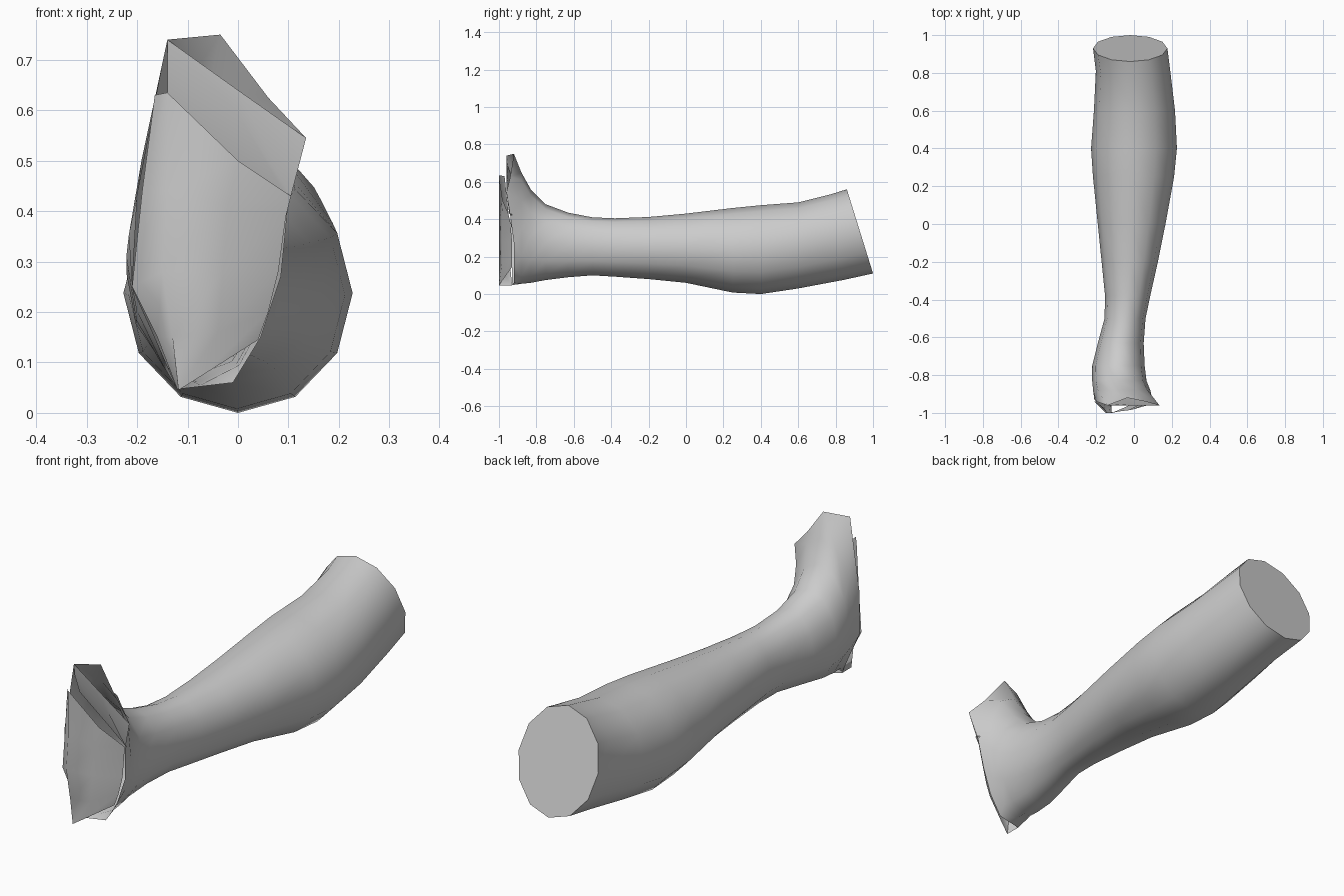
import bpy, math

N = 12


def make(name, verts, faces, angle=80):
    me = bpy.data.meshes.new(name)
    me.from_pydata(verts, [], faces)
    ob = bpy.data.objects.new(name, me)
    bpy.context.collection.objects.link(ob)
    bpy.ops.object.select_all(action='DESELECT')
    ob.select_set(True)
    bpy.context.view_layer.objects.active = ob
    bpy.ops.object.mode_set(mode='EDIT')
    bpy.ops.mesh.select_all(action='SELECT')
    bpy.ops.mesh.remove_doubles(threshold=0.0005)
    bpy.ops.mesh.normals_make_consistent(inside=False)
    bpy.ops.object.mode_set(mode='OBJECT')
    bpy.ops.object.shade_smooth_by_angle(angle=math.radians(angle))
    return ob


def grid_faces(rows, cols, wrap=False):
    last = cols if wrap else cols - 1
    return [(r * cols + c, r * cols + (c + 1) % cols,
             (r + 1) * cols + (c + 1) % cols, (r + 1) * cols + c)
            for r in range(rows - 1) for c in range(last)]


def ring(y, x0, x1, z0, z1, lean=0.0, tilt=0.0):
    # oval section, clockwise from the top; lean narrows the top toward -x
    pts = []
    for i in range(N):
        a = 2 * math.pi * i / N
        s, c = math.sin(a), math.cos(a)
        pts.append(((x0 + x1) / 2 + (x1 - x0) / 2 * s * 1.01 - lean * c,
                    y - tilt * (1 + c) / 2,
                    (z0 + z1) / 2 + (z1 - z0) / 2 * c))
    return pts


# Leg sections from knee to ankle and instep: y, x range, z range, lean, tilt
sections = [
    (1.00, -0.215, 0.175, 0.11, 0.56, 0.0, 0.14),
    (0.84, -0.20, 0.19, 0.075, 0.535, 0.0, 0.06),
    (0.60, -0.21, 0.215, 0.03, 0.49),
    (0.40, -0.225, 0.225, 0.0, 0.475),
    (0.25, -0.215, 0.21, 0.008, 0.46),
    (0.00, -0.19, 0.165, 0.06, 0.43),
    (-0.20, -0.17, 0.125, 0.08, 0.412),
    (-0.38, -0.152, 0.085, 0.093, 0.405),
    (-0.50, -0.155, 0.06, 0.10, 0.41),
    (-0.63, -0.19, 0.05, 0.09, 0.435),
    (-0.75, -0.22, 0.055, 0.075, 0.48),
    (-0.83, -0.22, 0.065, 0.06, 0.56),
    (-0.88, -0.215, 0.085, 0.055, 0.65, -0.01),
]
verts = [p for s in sections for p in ring(*s)]

# Ragged open rim at the foot, same point order as the sections
verts += [(-0.035, -0.92, 0.75), (0.06, -0.94, 0.625), (0.135, -0.96, 0.545),
          (0.10, -0.94, 0.42), (0.085, -0.92, 0.27), (0.045, -0.92, 0.15),
          (-0.01, -0.92, 0.06), (-0.12, -0.93, 0.047), (-0.165, -0.93, 0.15),
          (-0.21, -0.93, 0.25), (-0.20, -0.94, 0.43), (-0.14, -0.96, 0.74)]
faces = grid_faces(len(sections) + 1, N, wrap=True)
faces.append(tuple(range(N)))
make("lower_leg", verts, faces)

# Curved sole panel: columns across, each running heel to toe
sole = [
    [(-0.12, -0.93, 0.046), (-0.16, -0.94, 0.15), (-0.21, -0.94, 0.25),
     (-0.19, -0.95, 0.44), (-0.165, -0.97, 0.63)],
    [(-0.118, -1.0, 0.045), (-0.13, -1.0, 0.15), (-0.15, -1.0, 0.28),
     (-0.14, -1.0, 0.44), (-0.14, -1.0, 0.635)],
    [(-0.07, -0.98, 0.075), (-0.04, -0.985, 0.16), (-0.03, -0.985, 0.28),
     (-0.02, -0.985, 0.41), (0.0, -0.98, 0.50)],
    [(0.04, -0.93, 0.145), (0.06, -0.93, 0.20), (0.08, -0.93, 0.28),
     (0.095, -0.94, 0.39), (0.105, -0.95, 0.43)],
]
make("sole", [p for col in sole for p in col], grid_faces(4, 5))

# Folded lip under the instep, with the inner wall behind it
lip = [
    [(-0.14, -0.96, 0.74), (0.0, -0.96, 0.64), (0.135, -0.96, 0.545)],
    [(-0.14, -0.955, 0.69), (0.0, -0.95, 0.595), (0.105, -0.945, 0.43)],
    [(-0.14, -0.92, 0.60), (0.0, -0.92, 0.49), (0.10, -0.93, 0.42)],
]
make("instep_lip", [p for row in lip for p in row], grid_faces(3, 3), 30)
